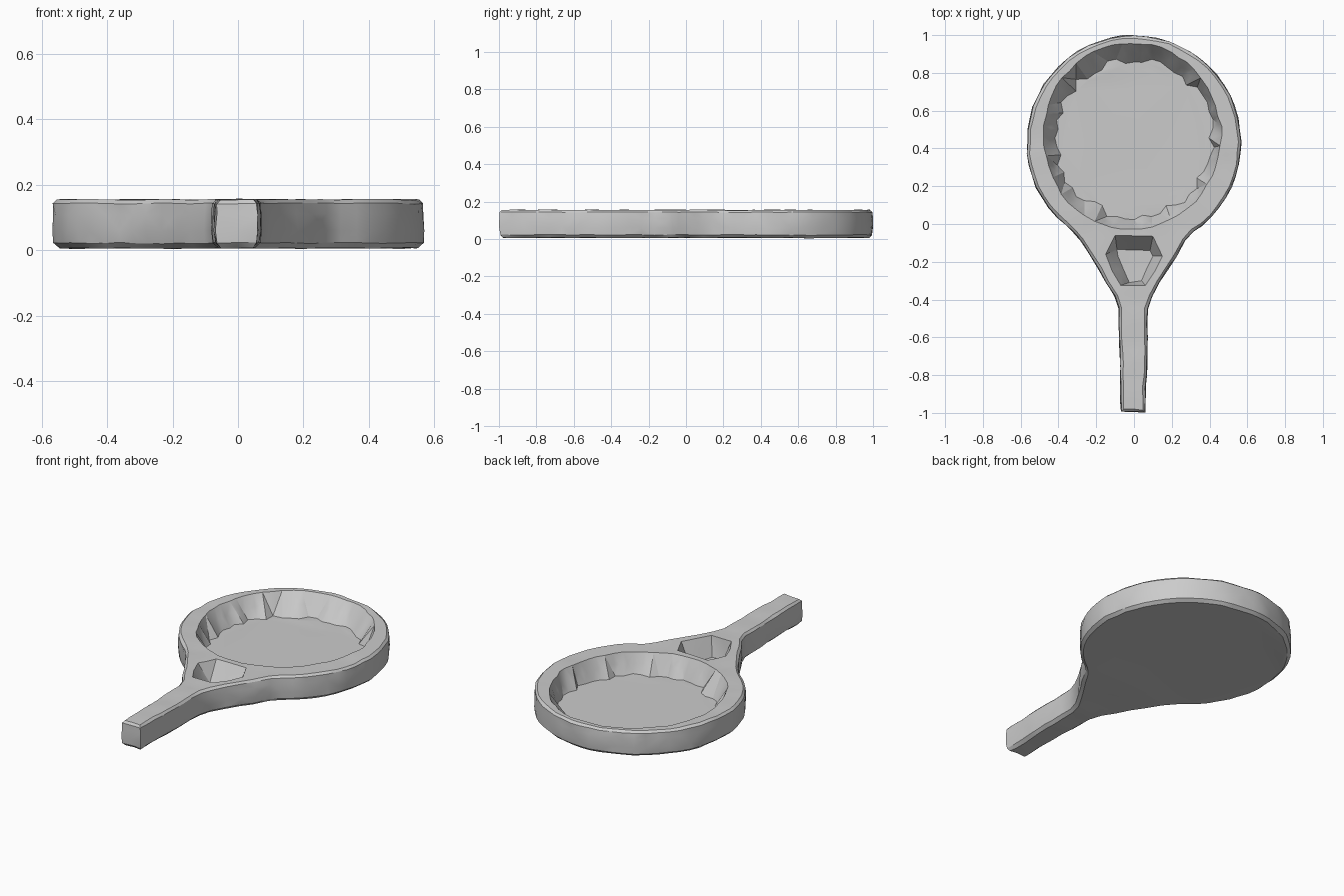
import bpy, bmesh, math, random
from mathutils import Vector, noise

random.seed(4)
cube = bpy.data.objects.get("Cube")
if cube:
    bpy.data.objects.remove(cube, do_unlink=True)

TOP, BASE, FLOOR = 0.155, 0.006, 0.04
HEAD_Y, HEAD_R = 0.43, 0.568


def resample(points, step):
    """Split the sides of a closed outline into roughly equal steps."""
    out = []
    for a, b in zip(points, points[1:] + points[:1]):
        n = max(1, round((b - a).length / step))
        out += [a.lerp(b, i / n) for i in range(n)]
    return out


def ellipse(cx, cy, rx, ry, count):
    return [Vector((cx + rx * math.cos(math.tau * i / count),
                    cy + ry * math.sin(math.tau * i / count))) for i in range(count)]


def jitter(points, amount):
    return [p + Vector((random.uniform(-amount, amount),
                        random.uniform(-amount, amount))) for p in points]


def shrink(points, amount):
    """Move a counter-clockwise outline inward along its normals."""
    out = []
    for i, p in enumerate(points):
        t = points[(i + 1) % len(points)] - points[i - 1]
        out.append(p + Vector((-t.y, t.x)).normalized() * amount)
    return out


def add_ring(bm, points, z):
    return [bm.verts.new((p.x, p.y, z)) for p in points]


def bridge(bm, a, b):
    for i in range(len(a)):
        j = (i + 1) % len(a)
        bm.faces.new((a[i], a[j], b[j], b[i]))


def fill(bm, *rings):
    """Fill flat area bounded by one outer ring and any inner rings."""
    edges = []
    for r in rings:
        for i, v in enumerate(r):
            w = r[(i + 1) % len(r)]
            edges.append(bm.edges.get((v, w)) or bm.edges.new((v, w)))
    bmesh.ops.triangle_fill(bm, edges=edges, use_beauty=True, normal=(0, 0, 1))


# Outline: handle and flared throat on the right, head arc, mirrored left side
side = [Vector(p) for p in ((0.062, -0.995), (0.066, -0.8), (0.074, -0.6), (0.072, -0.45),
                            (0.094, -0.38), (0.18, -0.24), (0.27, -0.09), (0.315, -0.04))]
arc = [Vector((HEAD_R * math.cos(a), HEAD_Y + HEAD_R * math.sin(a)))
       for a in (math.radians(-50 + 280 * i / 44) for i in range(45))]
left = [Vector((-p.x - 0.008, p.y)) for p in reversed(side)]
outline = jitter(resample(side + arc + left, 0.07), 0.003)

bm = bmesh.new()

# Outer wall with softly worn edges
levels = [(0.022, BASE), (0.004, BASE + 0.016), (0, 0.06), (0.001, 0.11),
          (0.003, TOP - 0.012), (0.016, TOP)]
rings = [add_ring(bm, jitter(shrink(outline, d), 0.0025), z) for d, z in levels]
for lower, upper in zip(rings, rings[1:]):
    bridge(bm, lower, upper)
fill(bm, rings[0])

# Main pan recess with chipped, sloping walls
count = 56
pan_top = add_ring(bm, jitter(ellipse(-0.01, 0.465, 0.472, 0.493, count), 0.008), TOP)
low = ellipse(0, 0.455, 0.41, 0.415, count)
low = [p + (p - Vector((0, 0.455))) * random.uniform(-0.05, 0.06) for p in low]
pan_floor = add_ring(bm, low, FLOOR)
bridge(bm, pan_top, pan_floor)
fill(bm, pan_floor)

# Small throat recess
rim = [Vector(p) for p in ((-0.07, -0.325), (0.06, -0.325), (0.11, -0.25), (0.15, -0.17),
                           (0.10, -0.065), (-0.10, -0.06), (-0.15, -0.16), (-0.115, -0.25))]
bed = [Vector(p) for p in ((-0.025, -0.31), (0.04, -0.30), (0.07, -0.23), (0.10, -0.17),
                           (0.085, -0.14), (-0.09, -0.135), (-0.085, -0.17), (-0.06, -0.23))]
throat_top = add_ring(bm, rim, TOP)
throat_floor = add_ring(bm, bed, FLOOR)
bridge(bm, throat_top, throat_floor)
fill(bm, throat_floor)

# Flat upper rim around both recesses
fill(bm, rings[-1], pan_top, throat_top)

# Carved unevenness of the surface
bmesh.ops.triangulate(bm, faces=bm.faces[:])
bmesh.ops.subdivide_edges(bm, edges=[e for e in bm.edges if e.calc_length() > 0.1],
                          cuts=1, use_grid_fill=True)
bmesh.ops.triangulate(bm, faces=bm.faces[:])
for v in bm.verts:
    v.co.z += 0.004 * noise.noise(v.co * 9)
bmesh.ops.recalc_face_normals(bm, faces=bm.faces[:])

mesh = bpy.data.meshes.new("carved_pan")
bm.to_mesh(mesh)
bm.free()
pan = bpy.data.objects.new("carved_pan", mesh)
bpy.context.collection.objects.link(pan)

# Plain grey stone
stone = bpy.data.materials.new("stone_grey")
stone.use_nodes = True
grey = (0.6, 0.6, 0.6, 1)
stone.diffuse_color = grey
stone.node_tree.nodes["Principled BSDF"].inputs["Base Color"].default_value = grey
mesh.materials.append(stone)

bpy.ops.object.select_all(action='DESELECT')
pan.select_set(True)
bpy.context.view_layer.objects.active = pan
bpy.ops.object.shade_smooth_by_angle(angle=math.radians(25))
